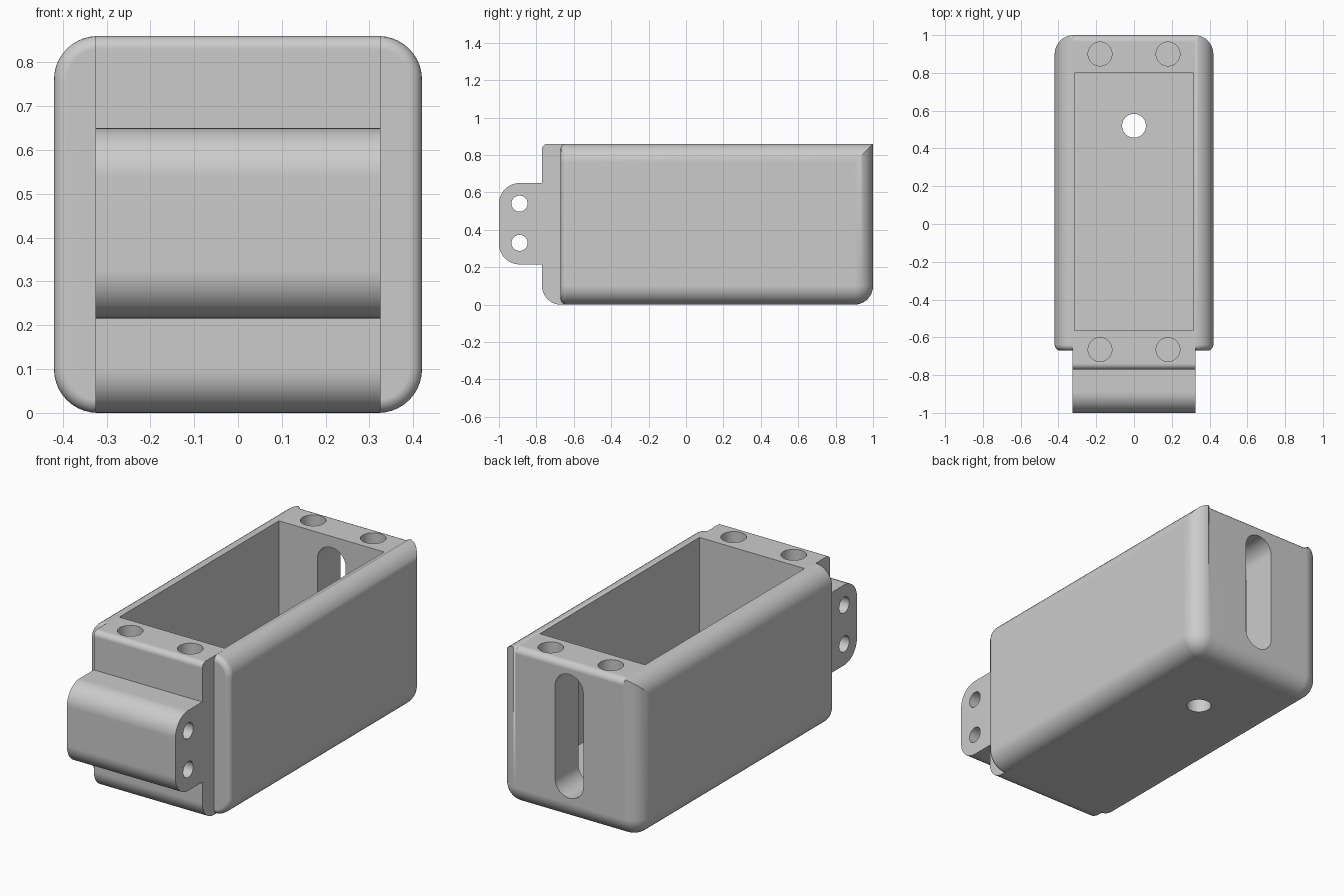
import bpy, bmesh, math
from mathutils import Vector, Matrix

cube = bpy.data.objects.get("Cube")
if cube:
    bpy.data.objects.remove(cube, do_unlink=True)

TOP = 0.86
FRONT = -0.67
BACK = 1.0
HALF_W = 0.42

grey = bpy.data.materials.new("light_grey")
grey.use_nodes = True
grey.diffuse_color = (0.6, 0.6, 0.6, 1)
for node in grey.node_tree.nodes:
    if node.type == 'BSDF_PRINCIPLED':
        node.inputs["Base Color"].default_value = grey.diffuse_color


def finish(bm, name):
    """Turn a bmesh into a linked object."""
    bmesh.ops.recalc_face_normals(bm, faces=bm.faces)
    mesh = bpy.data.meshes.new(name)
    bm.to_mesh(mesh)
    bm.free()
    mesh.materials.append(grey)
    obj = bpy.data.objects.new(name, mesh)
    bpy.context.collection.objects.link(obj)
    return obj


def box_mesh(lo, hi):
    lo, hi = Vector(lo), Vector(hi)
    bm = bmesh.new()
    bmesh.ops.create_cube(bm, size=1)
    bmesh.ops.scale(bm, vec=hi - lo, verts=bm.verts)
    bmesh.ops.translate(bm, vec=(lo + hi) / 2, verts=bm.verts)
    return bm


def cylinder(name, centre, radius, depth, axis='Z'):
    turn = {'Z': Matrix(), 'X': Matrix.Rotation(math.pi / 2, 4, 'Y')}[axis]
    bm = bmesh.new()
    bmesh.ops.create_cone(bm, cap_ends=True, segments=48, radius1=radius,
                          radius2=radius, depth=depth,
                          matrix=Matrix.Translation(centre) @ turn)
    return finish(bm, name)


def rounded(corners, steps=10):
    """Fillet the right-angled corners of a profile given as (a, b, radius)."""
    out = []
    for i, (a, b, r) in enumerate(corners):
        p = Vector((a, b))
        if r == 0:
            out.append(p)
            continue
        u = (Vector(corners[i - 1][:2]) - p).normalized()
        v = (Vector(corners[(i + 1) % len(corners)][:2]) - p).normalized()
        for k in range(steps + 1):
            t = math.pi / 2 * k / steps
            out.append(p + r * (u * (1 - math.sin(t)) + v * (1 - math.cos(t))))
    return out


def prism(name, points, place, sweep):
    """Extrude a 2D profile along the sweep vector."""
    bm = bmesh.new()
    face = bm.faces.new([bm.verts.new(place(p)) for p in points])
    ext = bmesh.ops.extrude_face_region(bm, geom=[face])
    moved = [g for g in ext["geom"] if isinstance(g, bmesh.types.BMVert)]
    bmesh.ops.translate(bm, vec=sweep, verts=moved)
    if not face.is_valid or len(bm.faces) < len(points) + 2:
        bm.faces.new([v for v in bm.verts if v not in moved])
    return finish(bm, name)


def boolean(target, tool, operation):
    mod = target.modifiers.new(operation, 'BOOLEAN')
    mod.operation = operation
    mod.solver = 'EXACT'
    mod.object = tool
    bpy.context.view_layer.objects.active = target
    bpy.ops.object.modifier_apply(modifier=mod.name)
    bpy.data.objects.remove(tool, do_unlink=True)


def bevel(bm, rule, width, segments):
    edges = [e for e in bm.edges if rule(e.verts[0].co, e.verts[1].co)]
    bmesh.ops.bevel(bm, geom=edges, offset=width, segments=segments,
                    profile=0.5, affect='EDGES', clamp_overlap=False)


def near(a, b):
    return abs(a - b) < 0.001


# Case body: wide rounding on long and rear edges, small on the front rim
bm = box_mesh((-HALF_W, FRONT, 0), (HALF_W, BACK, TOP))
bevel(bm, lambda p, q: not near(p.y, q.y)
      or (near(p.y, BACK) and min(p.z, q.z) < 0.1), 0.1, 10)
bevel(bm, lambda p, q: near(p.y, FRONT) and near(q.y, FRONT), 0.03, 5)
bevel(bm, lambda p, q: near(p.y, BACK) and near(q.y, BACK)
      and near(p.z, TOP) and near(q.z, TOP), 0.035, 5)
case = finish(bm, "case_body")

# Front block with its projecting hinge knuckle
knuckle = rounded([
    (-0.6, TOP, 0), (-0.77, TOP, 0.03), (-0.77, 0.65, 0), (-1, 0.65, 0.11),
    (-1, 0.215, 0.11), (-0.77, 0.215, 0), (-0.77, 0, 0.1), (-0.6, 0, 0)])
block = prism("front_block", knuckle,
              lambda p: (-0.325, p.x, p.y), (0.65, 0, 0))
boolean(case, block, 'UNION')

# Open compartment
pocket = finish(box_mesh((-0.315, -0.565, 0.13), (0.315, 0.8, 1.2)), "pocket_cutter")
boolean(case, pocket, 'DIFFERENCE')

# Upright slot through the rear wall
r = 0.085
slot = rounded([(-r, 0.13, r * 0.999), (r, 0.13, r * 0.999),
                (r, 0.8, r * 0.999), (-r, 0.8, r * 0.999)])
boolean(case, prism("slot_cutter", slot, lambda p: (p.x, 0.7, p.y), (0, 0.5, 0)),
        'DIFFERENCE')

# Screw holes in the rim
for x in (-0.18, 0.18):
    for y in (-0.665, 0.9):
        boolean(case, cylinder("screw_cutter", (x, y, TOP), 0.063, 0.6), 'DIFFERENCE')

# Floor hole and hinge pin holes
boolean(case, cylinder("floor_cutter", (0, 0.52, 0), 0.063, 0.6), 'DIFFERENCE')
for z in (0.33, 0.54):
    boolean(case, cylinder("pin_cutter", (0, -0.89, z), 0.043, 1, 'X'), 'DIFFERENCE')

# Smooth fillets with crisp flat faces
bpy.ops.object.select_all(action='DESELECT')
case.select_set(True)
bpy.context.view_layer.objects.active = case
bpy.ops.object.shade_smooth_by_angle(angle=math.radians(30))
weighted = case.modifiers.new("even_shading", 'WEIGHTED_NORMAL')
weighted.keep_sharp = True
